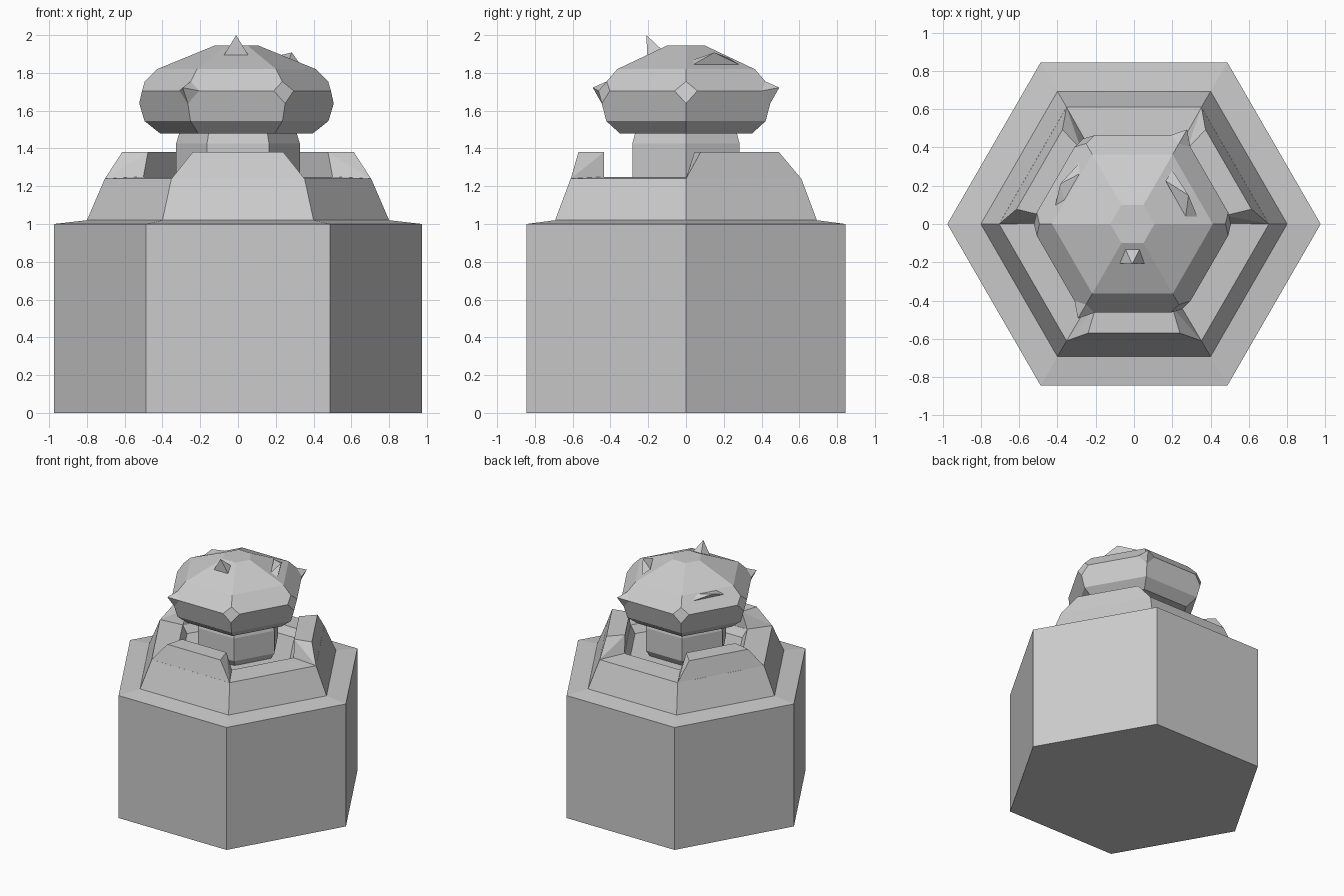
import bpy, bmesh
from math import cos, sin, pi
from mathutils import Matrix, Vector

if "Cube" in bpy.data.objects:
    bpy.data.objects.remove(bpy.data.objects["Cube"])


def finish(name, bm):
    bmesh.ops.recalc_face_normals(bm, faces=bm.faces[:])
    mesh = bpy.data.meshes.new(name)
    bm.to_mesh(mesh)
    bm.free()
    ob = bpy.data.objects.new(name, mesh)
    bpy.context.collection.objects.link(ob)
    return ob


def hex_stack(profile, cx=0.0):
    """Closed six-sided solid from (corner radius, z) pairs; returns bmesh and rings."""
    bm = bmesh.new()
    rings = [[bm.verts.new((cx + r * cos(k * pi / 3), r * sin(k * pi / 3), z))
              for k in range(6)] for r, z in profile]
    for a, b in zip(rings, rings[1:]):
        for k in range(6):
            j = (k + 1) % 6
            bm.faces.new((a[k], a[j], b[j], b[k]))
    bm.faces.new(rings[0][::-1])
    bm.faces.new(rings[-1])
    return bm, rings


def hull(name, points, turn=0):
    bm = bmesh.new()
    rot = Matrix.Rotation(turn, 3, 'Z')
    for p in points:
        bm.verts.new(rot @ Vector(p))
    res = bmesh.ops.convex_hull(bm, input=bm.verts[:])
    loose = [v for v in bm.verts if not v.link_faces]
    bmesh.ops.delete(bm, geom=loose, context='VERTS')
    bmesh.ops.dissolve_limit(bm, angle_limit=0.02, verts=bm.verts[:], edges=bm.edges[:])
    return finish(name, bm)


# Hexagonal plinth, sloped collar and shallow recess round the neck
bm, _ = hex_stack([(0.975, 0), (0.975, 1.0), (0.80, 1.02), (0.705, 1.24),
                   (0.50, 1.25), (0.46, 1.19)])
finish("hex_base", bm)

# Raised blocks on three alternate sides of the collar
for i in range(3):
    pts = []
    for s in (-1, 1):
        pts += [(s * 0.352, -0.61, 1.24), (s * 0.25, -0.435, 1.245),
                (s * 0.352, -0.605, 1.22), (s * 0.25, -0.435, 1.22),
                (s * 0.24, -0.57, 1.38), (s * 0.20, -0.435, 1.38)]
    hull(f"collar_block_{i + 1}", pts, i * 2 * pi / 3)

# Neck
bm, _ = hex_stack([(0.29, 1.18), (0.328, 1.24), (0.328, 1.425), (0.305, 1.50)])
finish("neck", bm)

# Head: faceted cap with its widest corners cut to diamonds
CX = -0.008
bm, rings = hex_stack([(0.405, 1.48), (0.487, 1.545), (0.535, 1.705),
                       (0.42, 1.82), (0.115, 1.945)], CX)
bmesh.ops.bevel(bm, geom=rings[2], offset=0.07, offset_type='OFFSET',
                segments=1, profile=0.5, affect='VERTICES')
# Two opposite corners carry pointed studs
for a in (pi / 3, 4 * pi / 3):
    corner = Vector((CX + 0.5 * cos(a), 0.5 * sin(a), 1.70))
    face = min((f for f in bm.faces if len(f.verts) == 4),
               key=lambda f: (f.calc_center_median() - corner).length)
    tip = bmesh.ops.poke(bm, faces=[face])["verts"][0]
    tip.co = (CX + 0.57 * cos(a), 0.57 * sin(a), 1.722)
finish("head", bm)

# Small spikes on three sides of the cap
hull("front_spike", [(-0.075, -0.205, 1.893), (0.055, -0.205, 1.893),
                     (-0.045, -0.13, 1.925), (0.03, -0.13, 1.925), (-0.01, -0.21, 2.0)])
hull("right_spike", [(0.33, 0.04, 1.845), (0.20, 0.28, 1.845),
                     (0.165, 0.225, 1.88), (0.27, 0.04, 1.87), (0.285, 0.15, 1.908)])
hull("left_spike", [(-0.415, 0.08, 1.775), (-0.28, 0.325, 1.775),
                    (-0.27, 0.27, 1.81), (-0.36, 0.11, 1.81), (-0.385, 0.21, 1.82)])
